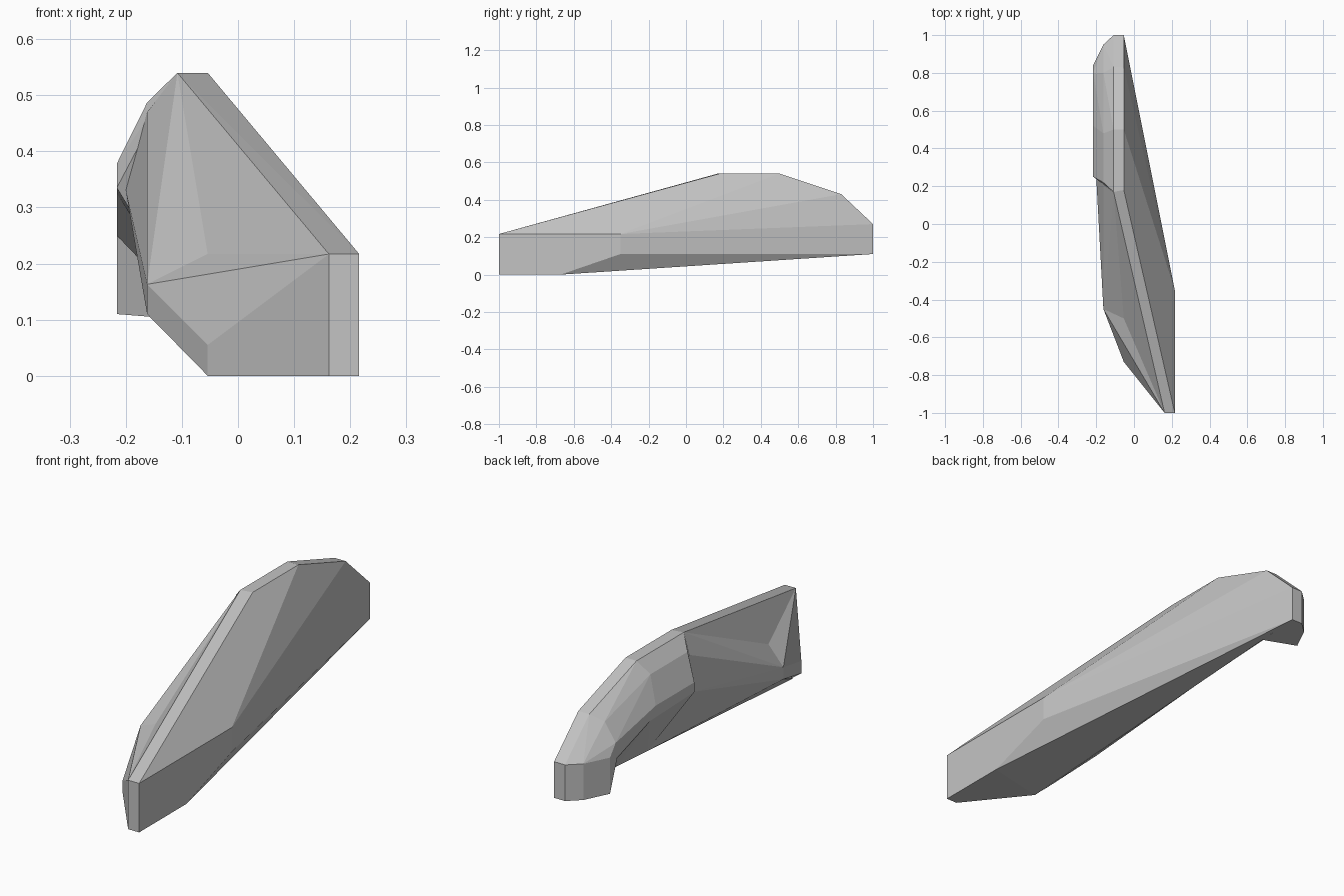
import bpy, bmesh

cube = bpy.data.objects.get("Cube")
if cube:
    bpy.data.objects.remove(cube, do_unlink=True)

# One plain grey for the whole model
grey = bpy.data.materials.new("plain_grey")
grey.use_nodes = True
COLOUR = (0.55, 0.55, 0.55, 1.0)
grey.diffuse_color = COLOUR
grey.node_tree.nodes["Principled BSDF"].inputs["Base Color"].default_value = COLOUR


def faceted_block(name, points):
    """Flat-shaded convex block wrapped around a few corner points."""
    bm = bmesh.new()
    for p in points:
        bm.verts.new(p)
    bmesh.ops.remove_doubles(bm, verts=bm.verts, dist=0.0005)
    res = bmesh.ops.convex_hull(bm, input=bm.verts)
    loose = [v for v in bm.verts if not v.link_faces]
    bmesh.ops.delete(bm, geom=loose, context='VERTS')
    bmesh.ops.recalc_face_normals(bm, faces=bm.faces)
    mesh = bpy.data.meshes.new(name)
    bm.to_mesh(mesh)
    bm.free()
    mesh.materials.append(grey)
    obj = bpy.data.objects.new(name, mesh)
    bpy.context.collection.objects.link(obj)
    return obj


# Shared corners
ridge = (-0.108, 0.17, 0.54)
notch = (-0.054, -0.50, 0.217)
shoulder_top = (-0.162, -0.45, 0.163)
shoulder_low = (-0.162, -0.45, 0.11)
toe_top = (-0.054, -0.73, 0.055)
toe_low = (-0.054, -0.73, 0.0)
tip_top = (0.162, -1.0, 0.217)
tip_low = (0.162, -1.0, 0.0)

# Long slab: front tip, sloping flank and straight underside
faceted_block("main_slab", [
    tip_top, tip_low, (0.216, -1, 0.217), (0.216, -1, 0), (0.216, -0.67, 0),
    (0.216, -0.35, 0.11), (0.216, -0.35, 0.217), toe_top, toe_low, notch, ridge,
    (-0.054, 0.18, 0.54), (-0.054, 0.50, 0.54), (-0.054, 0.83, 0.43),
    (-0.054, 1.0, 0.27), (-0.054, 1.0, 0.11),
])

# Front shoulder
faceted_block("front_shoulder", [
    tip_top, tip_low, notch, shoulder_top, shoulder_low, toe_top, toe_low,
])

# Recessed wall between the shoulder and the arch
faceted_block("recessed_wall", [
    shoulder_top, shoulder_low, notch, ridge, (-0.054, 0.18, 0.54),
    (-0.162, 0.21, 0.47), (-0.20, 0.25, 0.33), (-0.054, 0.35, 0.068),
    (-0.054, -0.67, 0.0),
])

# Curved arch: blocks between neighbouring cross-sections
sections = [
    [(-0.054, 0.18, 0.54), ridge, (-0.162, 0.22, 0.487), (-0.216, 0.25, 0.378),
     (-0.216, 0.25, 0.335), (-0.054, 0.35, 0.068)],
    [(-0.054, 0.50, 0.54), (-0.108, 0.50, 0.54), (-0.162, 0.48, 0.487),
     (-0.216, 0.52, 0.378), (-0.216, 0.56, 0.325), (-0.054, 0.56, 0.081)],
    [(-0.054, 0.83, 0.43), (-0.108, 0.83, 0.43), (-0.162, 0.80, 0.40),
     (-0.216, 0.80, 0.32), (-0.216, 0.79, 0.25), (-0.054, 0.80, 0.097)],
    [(-0.054, 1.0, 0.27), (-0.108, 1.0, 0.27), (-0.162, 0.95, 0.27),
     (-0.216, 0.84, 0.27), (-0.216, 0.84, 0.11), (-0.162, 0.95, 0.11),
     (-0.108, 1.0, 0.11), (-0.054, 1.0, 0.11)],
]
for i, (a, b) in enumerate(zip(sections, sections[1:])):
    faceted_block("arch_%d" % (i + 1), a + b)
